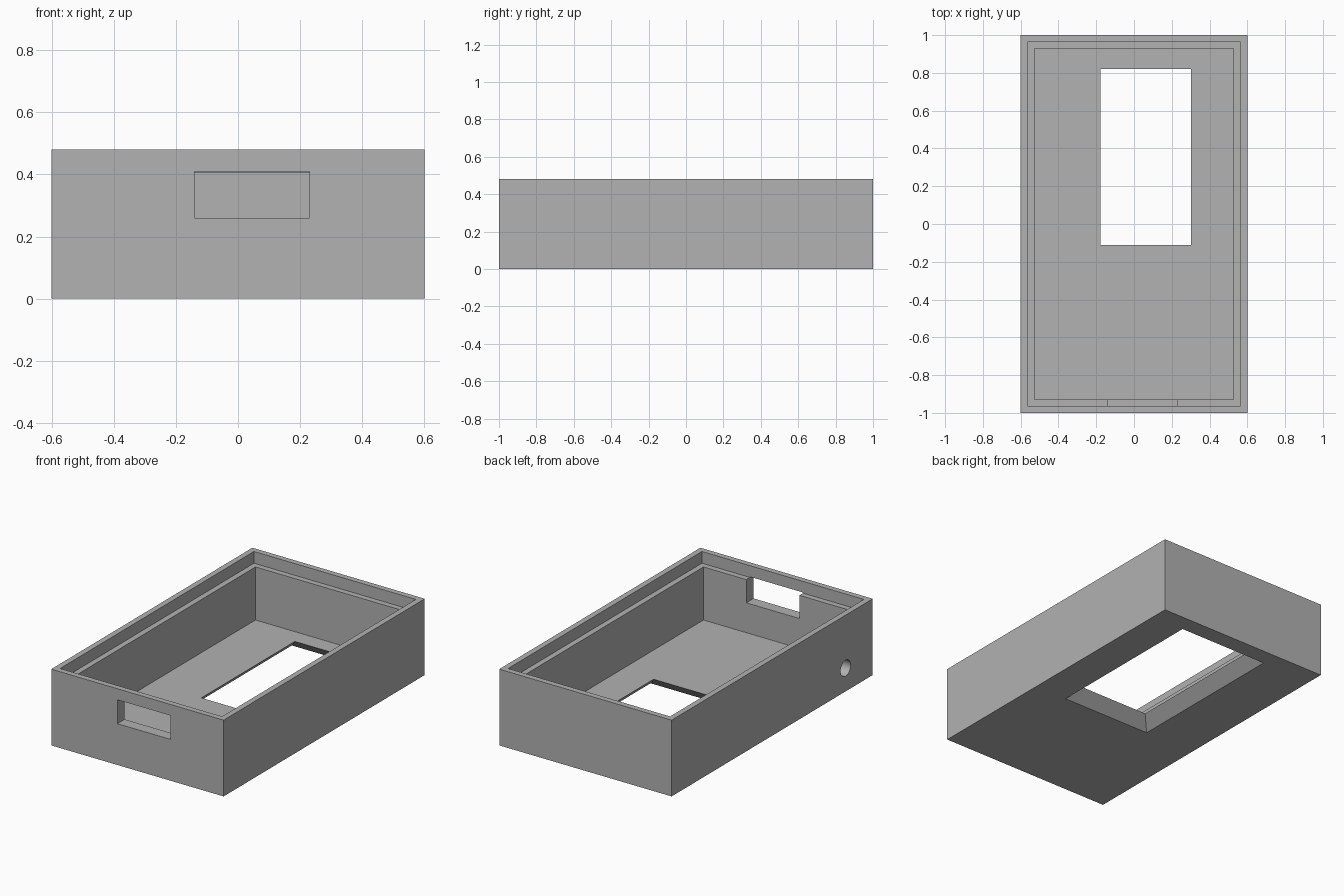
import bpy, bmesh
from math import radians
from mathutils import Matrix

if "Cube" in bpy.data.objects:
    bpy.data.objects.remove(bpy.data.objects["Cube"], do_unlink=True)

HALF_X, HALF_Y, HEIGHT = 0.6, 1.0, 0.48
WALL, RIM, FLOOR, LEDGE_Z = 0.072, 0.036, 0.072, 0.406

grey = bpy.data.materials.new("light grey")
grey.use_nodes = True
colour = (0.445, 0.445, 0.445, 1)
grey.diffuse_color = colour
grey.node_tree.nodes["Principled BSDF"].inputs["Base Color"].default_value = colour


def make_object(name, bm):
    bmesh.ops.recalc_face_normals(bm, faces=bm.faces)
    mesh = bpy.data.meshes.new(name)
    bm.to_mesh(mesh)
    bm.free()
    mesh.materials.append(grey)
    obj = bpy.data.objects.new(name, mesh)
    bpy.context.collection.objects.link(obj)
    return obj


def block(name, xs, ys, zs, taper=0):
    """Box between limits; taper draws the top in on every side."""
    bm = bmesh.new()
    rings = []
    for z, t in ((zs[0], 0), (zs[1], taper)):
        x0, x1, y0, y1 = xs[0] + t, xs[1] - t, ys[0] + t, ys[1] - t
        rings.append([bm.verts.new((x, y, z)) for x, y in
                      ((x0, y0), (x1, y0), (x1, y1), (x0, y1))])
    low, high = rings
    bm.faces.new(low)
    bm.faces.new(high)
    for i in range(4):
        j = (i + 1) % 4
        bm.faces.new((low[i], low[j], high[j], high[i]))
    return make_object(name, bm)


def inset_block(name, inset, z0):
    x, y = HALF_X - inset, HALF_Y - inset
    return block(name, (-x, x), (-y, y), (z0, HEIGHT + 0.1))


# Outer body of the open case
case = block("case", (-HALF_X, HALF_X), (-HALF_Y, HALF_Y), (0, HEIGHT))

# Cavity, lid recess, front port and flared floor opening
OVER = 0.02
cutters = [
    inset_block("cavity_cutter", WALL, FLOOR),
    inset_block("lid_recess_cutter", RIM, LEDGE_Z),
    block("front_port_cutter", (-0.14, 0.23), (-1.1, -0.85), (0.26, 0.41)),
    block("floor_opening_cutter", (-0.25 - OVER, 0.374 + OVER),
          (-0.182 - OVER, 0.892 + OVER), (-OVER, FLOOR + OVER),
          taper=FLOOR + 2 * OVER),
]

# Round cable hole through the side wall
bm = bmesh.new()
bmesh.ops.create_cone(bm, cap_ends=True, segments=48, radius1=0.05,
                      radius2=0.05, depth=0.3,
                      matrix=Matrix.Translation((-HALF_X, -0.73, 0.146))
                      @ Matrix.Rotation(radians(90), 4, "Y"))
cutters.append(make_object("cable_hole_cutter", bm))

bpy.context.view_layer.objects.active = case
for cutter in cutters:
    mod = case.modifiers.new(cutter.name, "BOOLEAN")
    mod.operation = "DIFFERENCE"
    mod.solver = "EXACT"
    mod.object = cutter
    bpy.ops.object.modifier_apply(modifier=mod.name)
    bpy.data.objects.remove(cutter, do_unlink=True)

# Smooth the round hole, keep every other edge crisp
bpy.ops.object.select_all(action="DESELECT")
case.select_set(True)
bpy.ops.object.shade_smooth_by_angle(angle=radians(30))
